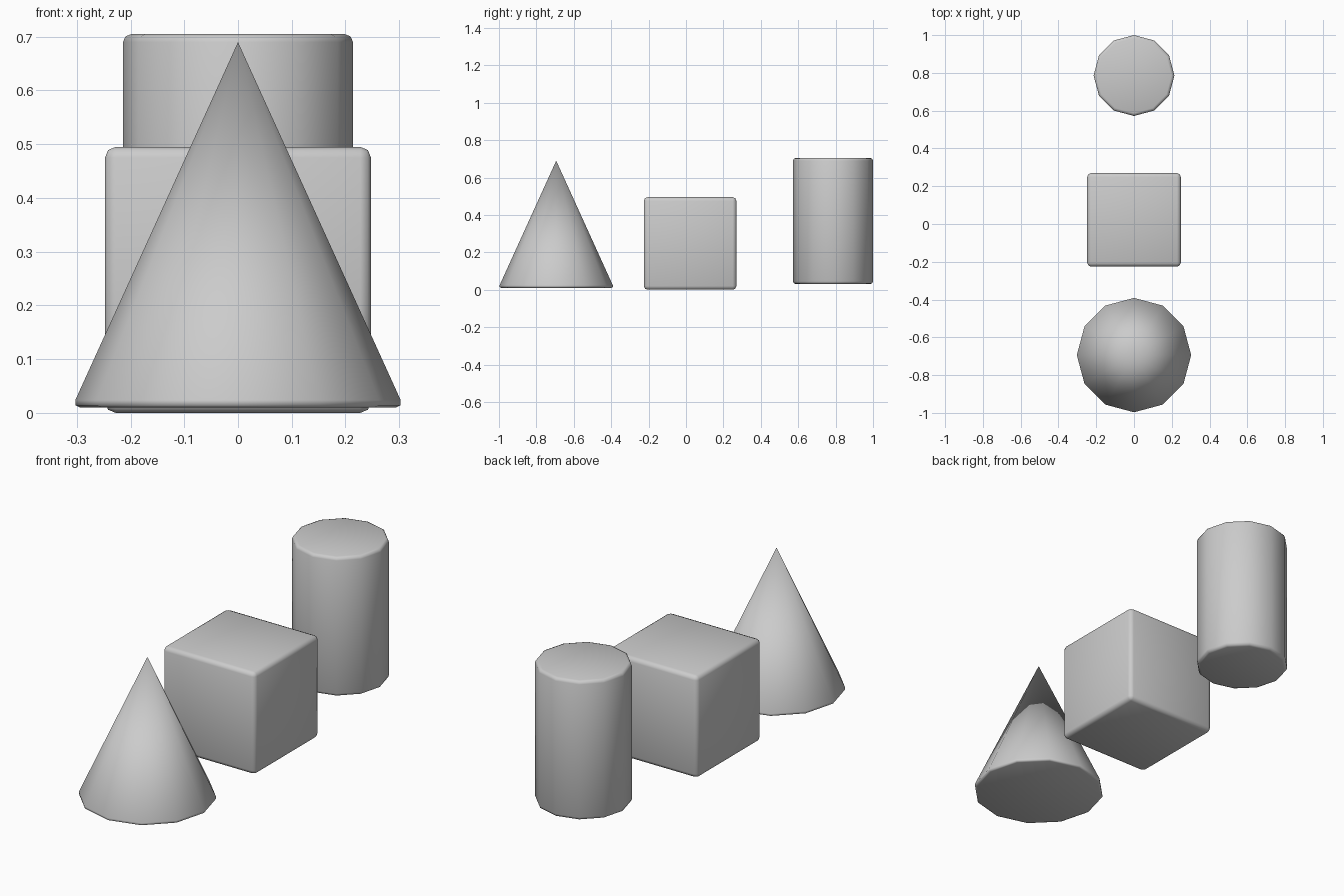
import bpy, bmesh
from mathutils import Matrix

if "Cube" in bpy.data.objects:
    bpy.data.objects.remove(bpy.data.objects["Cube"])


def finish(name, bm, y, z, bevel):
    """Turn a bmesh into a smooth object with softened sharp edges."""
    # bevel only strong corners, not the 12-sided wall edges
    edges = [e for e in bm.edges if e.calc_face_angle(0) > 0.8]
    bmesh.ops.bevel(bm, geom=edges, offset=bevel, offset_type='OFFSET',
                    segments=2, profile=0.5, affect='EDGES')
    for f in bm.faces:
        f.smooth = True
    me = bpy.data.meshes.new(name)
    bm.to_mesh(me)
    bm.free()
    ob = bpy.data.objects.new(name, me)
    ob.location = (0, y, z)
    bpy.context.collection.objects.link(ob)
    return ob


def round_solid(name, r1, r2, depth, y, z0, bevel):
    """12-sided cone or cylinder standing at height z0."""
    bm = bmesh.new()
    bmesh.ops.create_cone(bm, cap_ends=True, segments=12,
                          radius1=r1, radius2=r2, depth=depth)
    bmesh.ops.remove_doubles(bm, verts=bm.verts, dist=1e-5)
    return finish(name, bm, y, z0 + depth / 2, bevel)


# cone at the front
round_solid("cone", 0.309, 0.0, 0.68, -0.694, 0.01, 0.015)

# cube in the middle
bm = bmesh.new()
bmesh.ops.create_cube(bm, size=0.495)
finish("cube", bm, 0.022, 0.2475, 0.02)

# cylinder at the back
round_solid("cylinder", 0.214, 0.214, 0.675, 0.786, 0.03, 0.015)
